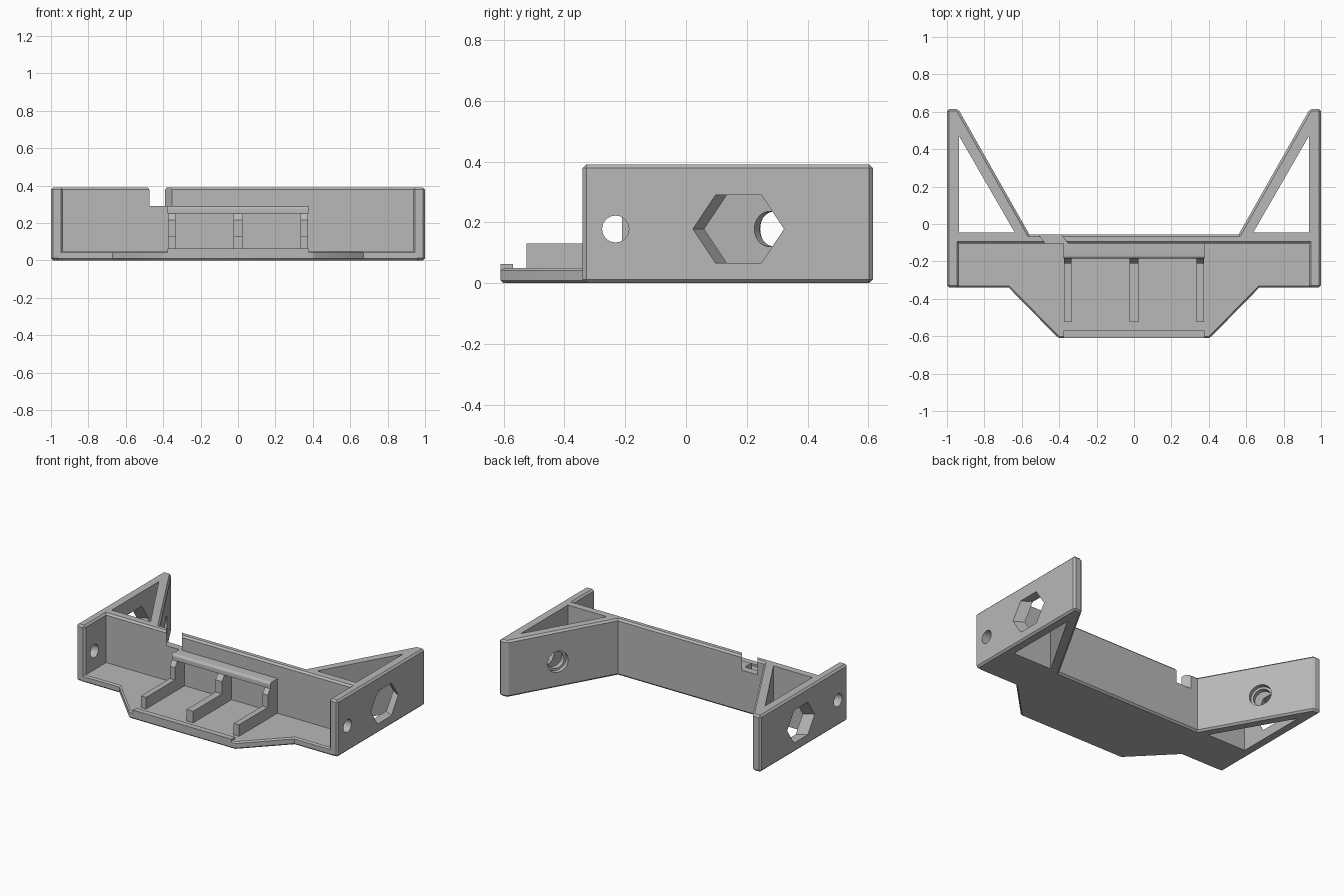
import bpy, bmesh
from math import sin, cos, pi
from mathutils import Matrix, Vector

if "Cube" in bpy.data.objects:
    bpy.data.objects.remove(bpy.data.objects["Cube"], do_unlink=True)

grey = bpy.data.materials.new("plain grey")
grey.use_nodes = True
grey.diffuse_color = (0.48, 0.48, 0.48, 1)
grey.node_tree.nodes["Principled BSDF"].inputs["Base Color"].default_value = grey.diffuse_color


def frame(u, v, n, origin=(0, 0, 0)):
    """Matrix with local axes u, v, n placed at origin."""
    m = Matrix((u, v, n)).transposed().to_4x4()
    m.translation = Vector(origin)
    return m


FLAT = Matrix.Identity(4)
ACROSS = frame((0, 1, 0), (0, 0, 1), (1, 0, 0))  # profile in y,z swept along x


def prism(name, pts, lo, hi, m=FLAT, chamfer=0):
    bm = bmesh.new()
    rings = [[bm.verts.new(m @ Vector((x, y, h))) for x, y in pts] for h in (lo, hi)]
    bm.faces.new(rings[0])
    bm.faces.new(rings[1])
    for i in range(len(pts)):
        j = (i + 1) % len(pts)
        bm.faces.new((rings[0][i], rings[0][j], rings[1][j], rings[1][i]))
    bmesh.ops.recalc_face_normals(bm, faces=bm.faces)
    if chamfer:
        edges = [e for e in bm.edges if e.is_convex and e.calc_face_angle() > 0.3]
        bmesh.ops.bevel(bm, geom=edges, offset=chamfer, segments=1, affect='EDGES')
    mesh = bpy.data.meshes.new(name)
    bm.to_mesh(mesh)
    bm.free()
    mesh.materials.append(grey)
    ob = bpy.data.objects.new(name, mesh)
    bpy.context.collection.objects.link(ob)
    return ob


def ring(r, sides):
    return [(r * cos(2 * pi * i / sides), r * sin(2 * pi * i / sides)) for i in range(sides)]


def combine(body, tool, operation):
    bpy.context.view_layer.objects.active = body
    mod = body.modifiers.new("combine", 'BOOLEAN')
    mod.operation, mod.object, mod.solver = operation, tool, 'EXACT'
    bpy.ops.object.modifier_apply(modifier=mod.name)
    bpy.data.objects.remove(tool, do_unlink=True)


def mirrored(half):
    return half + [(-x, y) for x, y in reversed(half)]


# Walls: back wall, side walls and the solid wings behind them
body = prism("bracket_body", mirrored([
    (0.935, -0.105), (0.935, -0.34), (1, -0.34), (1, 0.615), (0.94, 0.615), (0.56, -0.055)]),
    0, 0.39, chamfer=0.012)

# Floor with its tapered front
floor = prism("floor", mirrored([
    (0.97, -0.08), (0.97, -0.34), (0.67, -0.34), (0.405, -0.61)]), 0, 0.05, chamfer=0.009)
combine(body, floor, 'UNION')

for s in (1, -1):
    # Triangular opening in each wing
    combine(body, prism("wing_opening", [(s * 0.935, 0.47), (s * 0.935, -0.045), (s * 0.638, -0.045)],
                        -0.1, 0.6), 'DIFFERENCE')
    # Nut pocket and bolt hole, square to the diagonal brace
    n = Vector((-s * cos(pi / 6), sin(pi / 6), 0))
    up = Vector((0, 0, 1))
    m = frame(up.cross(n), up, n, (s, 0.1725, 0.178))
    for name, r, sides, lo, hi in (("nut_pocket", 0.13, 6, -0.12, 0.18),
                                   ("bolt_hole", 0.058, 32, 0.17, 0.35),
                                   ("bolt_recess", 0.073, 32, 0.24, 0.35)):
        combine(body, prism(name, ring(r, sides), lo, hi, m), 'DIFFERENCE')
    # Small round hole in the side wall
    m = ACROSS.copy()
    m.translation = (s * 0.97, -0.232, 0.178)
    combine(body, prism("side_hole", ring(0.044, 32), -0.1, 0.1, m), 'DIFFERENCE')

# Slanted notch in the back wall
combine(body, prism("wall_notch", [(-0.455, -0.13), (-0.335, -0.13), (-0.415, -0.02), (-0.535, -0.02)],
                    0.29, 0.6), 'DIFFERENCE')

# Ribs: low foot, riser and sloped top under the shelf
rib = [(-0.525, 0.04), (-0.525, 0.13), (-0.21, 0.13), (-0.21, 0.215),
       (-0.18, 0.255), (-0.09, 0.255), (-0.09, 0.04)]
for lo, hi in ((-0.375, -0.335), (-0.025, 0.025), (0.335, 0.375)):
    combine(body, prism("rib", rib, lo, hi, ACROSS), 'UNION')

# Shelf bar with a rounded front edge
r = 0.016
nose = [(-0.185 + r - r * cos(i * pi / 12), 0.29 - r + r * sin(i * pi / 12)) for i in range(7)]
combine(body, prism("shelf", [(-0.09, 0.25), (-0.185, 0.25)] + nose + [(-0.09, 0.29)],
                    -0.377, 0.377, ACROSS), 'UNION')

# Raised lip on the front edge of the floor
combine(body, prism("front_lip", [(-0.61, 0.02), (-0.61, 0.063), (-0.57, 0.063), (-0.57, 0.02)],
                    -0.376, 0.376, ACROSS), 'UNION')

bpy.ops.object.select_all(action='DESELECT')
body.select_set(True)
bpy.context.view_layer.objects.active = body
bpy.ops.object.shade_smooth_by_angle(angle=0.5)
